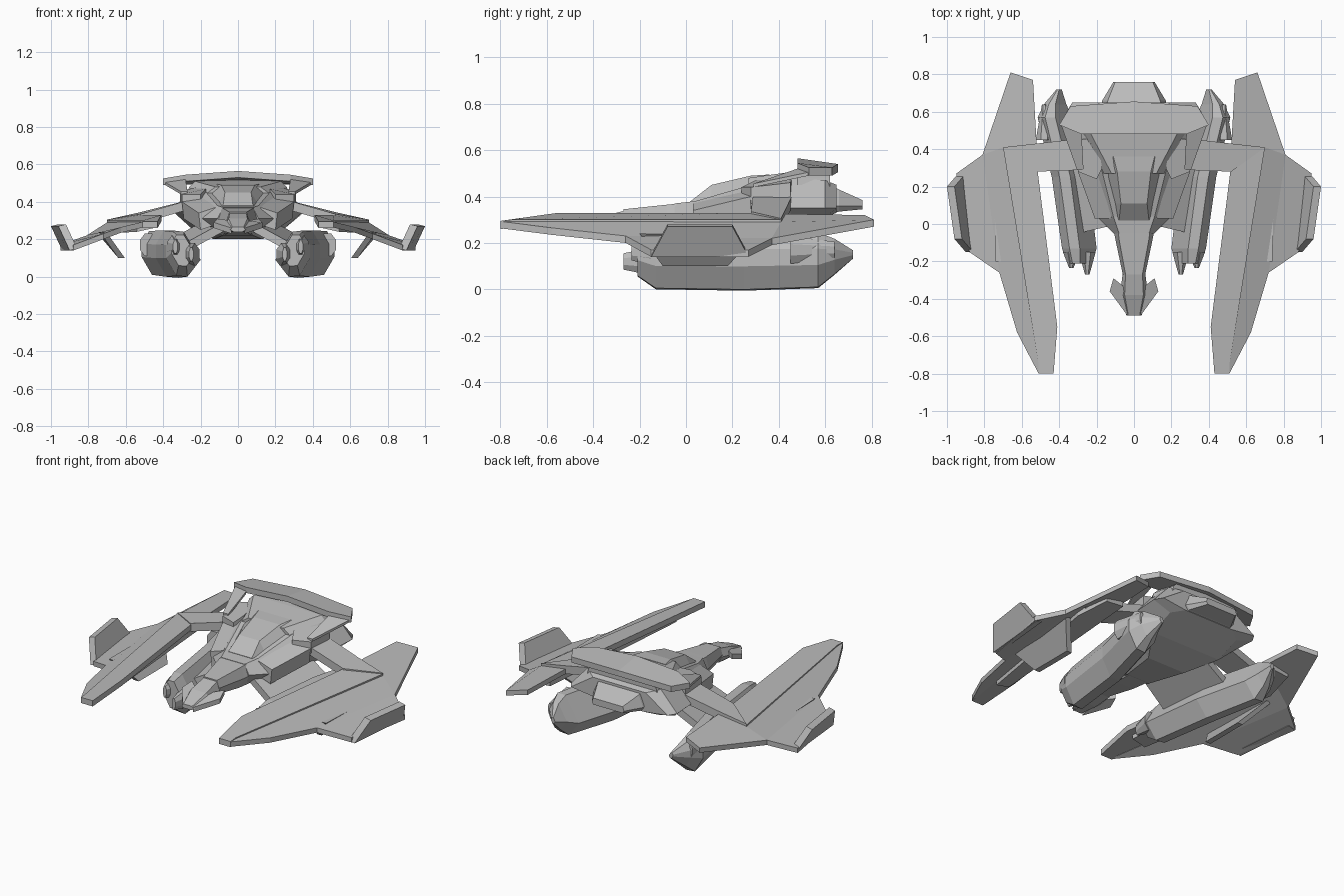
import bpy
import bmesh
import math
from mathutils import Vector

cube = bpy.data.objects.get("Cube")
if cube:
    bpy.data.objects.remove(cube, do_unlink=True)

grey = bpy.data.materials.new("hull grey")
grey.use_nodes = True
tone = (0.5, 0.5, 0.5, 1)
grey.diffuse_color = tone
grey.node_tree.nodes["Principled BSDF"].inputs["Base Color"].default_value = tone


def finish(name, bm, mirror):
    """Turn a bmesh into a flat-shaded object, optionally mirrored in x."""
    bmesh.ops.recalc_face_normals(bm, faces=bm.faces[:])
    mesh = bpy.data.meshes.new(name)
    bm.to_mesh(mesh)
    bm.free()
    mesh.materials.append(grey)
    part = bpy.data.objects.new(name, mesh)
    bpy.context.collection.objects.link(part)
    if mirror:
        modifier = part.modifiers.new("mirror", 'MIRROR')
        modifier.use_clip = True
    return part


def slab(name, outline, offset=(0, 0, -0.03), mirror=True):
    """Plate from a 3D outline, thickened along an offset."""
    bm = bmesh.new()
    face = bm.faces.new([bm.verts.new(point) for point in outline])
    copy = bmesh.ops.extrude_face_region(bm, geom=[face], use_keep_orig=True)
    moved = [item for item in copy["geom"] if isinstance(item, bmesh.types.BMVert)]
    bmesh.ops.translate(bm, verts=moved, vec=Vector(offset))
    return finish(name, bm, mirror)


def skin(name, rings, mirror=False):
    """Skin closed rings of points and cap both ends."""
    bm = bmesh.new()
    loops = [[bm.verts.new(point) for point in ring] for ring in rings]
    count = len(loops[0])
    for first, second in zip(loops, loops[1:]):
        for i in range(count):
            j = (i + 1) % count
            bm.faces.new((first[i], first[j], second[j], second[i]))
    bm.faces.new(loops[0])
    bm.faces.new(loops[-1])
    return finish(name, bm, mirror)


def hexagon(y, low, middle, high):
    """Symmetric six-sided section; each argument is (half width, z)."""
    right = [(x, y, z) for x, z in (low, middle, high)]
    return right + [(-x, y, z) for x, y, z in reversed(right)]


def octagon(y, x, z, wide, tall):
    """Eight-sided section around a centre."""
    angles = [math.pi * (i + 0.5) / 4 for i in range(8)]
    grow = 1 / math.cos(math.pi / 8)
    return [(x + grow * wide * math.cos(a), y, z + grow * tall * math.sin(a)) for a in angles]


def pod_section(y, x, z, scale):
    """Lopsided pod section: narrow keel, sliced inner top."""
    profile = [(-.02, -.12), (.04, -.115), (.095, -.02), (.095, .05),
               (.055, .12), (0, .12), (-.09, -.03)]
    return [(x + scale * across, y, z + scale * up) for across, up in profile]


# Fuselage
skin("hull", [
    hexagon(-.05, (.06, .25), (.11, .31), (.08, .37)),
    hexagon(.04, (.08, .22), (.20, .31), (.11, .38)),
    hexagon(.28, (.13, .20), (.29, .36), (.17, .45)),
    hexagon(.45, (.24, .25), (.35, .35), (.24, .48)),
    hexagon(.60, (.24, .31), (.36, .35), (.25, .47)),
    hexagon(.65, (.17, .33), (.33, .35), (.18, .45)),
])
skin("tail_block", [
    hexagon(.6, (.15, .32), (.18, .36), (.15, .46)),
    hexagon(.66, (.15, .335), (.17, .36), (.14, .43)),
    hexagon(.76, (.10, .345), (.11, .36), (.1, .385)),
])
skin("neck", [
    hexagon(-.27, (.03, .25), (.06, .30), (.045, .345)),
    hexagon(-.08, (.06, .23), (.10, .30), (.08, .365)),
    hexagon(.08, (.07, .22), (.13, .31), (.10, .38)),
])

# Drooping nose with side prongs
skin("nose", [
    hexagon(-.49, (.025, .24), (.04, .25), (.03, .265)),
    hexagon(-.38, (.04, .24), (.075, .27), (.05, .31)),
    hexagon(-.26, (.04, .25), (.06, .29), (.045, .34)),
])
slab("nose_prong", [
    (.035, -.49, .26), (.13, -.36, .29), (.11, -.29, .31),
    (.06, -.33, .30), (.04, -.38, .30)])

# Canopy and dorsal deck
skin("canopy", [
    hexagon(.02, (.10, .35), (.09, .365), (.08, .38)),
    hexagon(.11, (.12, .36), (.10, .40), (.07, .45)),
    hexagon(.28, (.17, .40), (.15, .44), (.09, .49)),
    hexagon(.36, (.18, .43), (.16, .46), (.11, .495)),
])
skin("dorsal_deck", [
    hexagon(.27, (.18, .42), (.16, .45), (.12, .48)),
    hexagon(.48, (.27, .45), (.26, .48), (.23, .51)),
    hexagon(.62, (.24, .44), (.23, .48), (.18, .52)),
])

# Shoulders beside the canopy
slab("shoulder", [
    (.20, .24, .44), (.30, .28, .44), (.31, .45, .46), (.20, .46, .48),
    (.17, .30, .47)], (0, 0, -.07))
slab("intake_cheek", [
    (.12, .03, .37), (.21, .03, .34), (.30, .28, .40), (.19, .28, .43)],
    (-.01, 0, -.09))

# Raised rear aerofoil on thin forward arms
slab("aerofoil", [
    (0, .48, .565), (.28, .48, .545), (.40, .53, .525), (.34, .63, .525),
    (0, .655, .54)], (0, 0, -.035))
slab("aerofoil_arm", [
    (.28, .48, .52), (.39, .53, .505), (.305, .29, .455), (.27, .29, .455)],
    (0, 0, -.015))

# Arms and wings
slab("wing_arm", [
    (.26, .29, .41), (.52, .28, .335), (.70, .41, .305), (.52, .43, .345),
    (.26, .46, .41)], (0, 0, -.05))
slab("wing_inner_panel", [
    (.43, -.80, .295), (.51, -.80, .295), (.51, -.75, .30), (.70, .41, .30),
    (.52, .42, .33), (.515, .28, .33), (.41, -.55, .33)], (0, 0, -.035))
slab("wing_front_panel", [
    (.51, -.80, .293), (.625, -.58, .265), (.72, -.26, .23), (.81, .37, .22),
    (.70, .41, .29), (.51, -.75, .293)])
slab("wing_rear_panel", [
    (.81, .37, .22), (.66, .81, .30), (.54, .77, .32), (.52, .42, .325),
    (.70, .41, .29)])
slab("wing_outer_panel", [
    (.72, -.26, .23), (.88, -.15, .17), (.95, .27, .17), (.81, .37, .22)])
slab("wing_keel", [
    (.45, -.55, .29), (.54, -.55, .27), (.70, .35, .26), (.66, .55, .28),
    (.54, .55, .29)], (0, 0, -.03))

# Upturned tip fin and downturned inner fin
slab("tip_fin", [
    (.90, -.15, .14), (.94, .27, .14), (1, .20, .27), (.96, -.08, .27)],
    (-.04, 0, .01))
slab("lower_fin", [
    (.74, -.20, .24), (.75, .30, .23), (.64, .18, .10), (.64, -.10, .10)],
    (-.035, 0, 0))

# Engine pods with split prongs in front and a chisel tail
skin("engine_pod", [
    pod_section(-.21, .29, .14, .7),
    pod_section(-.13, .29, .12, 1),
    pod_section(.25, .34, .12, 1.05),
    pod_section(.57, .42, .125, 1),
    pod_section(.64, .42, .14, .65),
    pod_section(.72, .40, .15, .15),
], mirror=True)
for label, x, base, tip, height in (
        ("front_inner", .25, -.15, -.27, .12), ("front_outer", .335, -.15, -.235, .16),
        ("rear_outer", .48, .45, .64, .17)):
    skin("pod_prong_" + label, [
        octagon(base, x, height, .045, .06), octagon(tip, x, height, .012, .035)], mirror=True)
slab("pod_pylon", [
    (.08, 0, .29), (.30, -.05, .17), (.36, .38, .20), (.18, .40, .30)], (0, 0, -.05))
